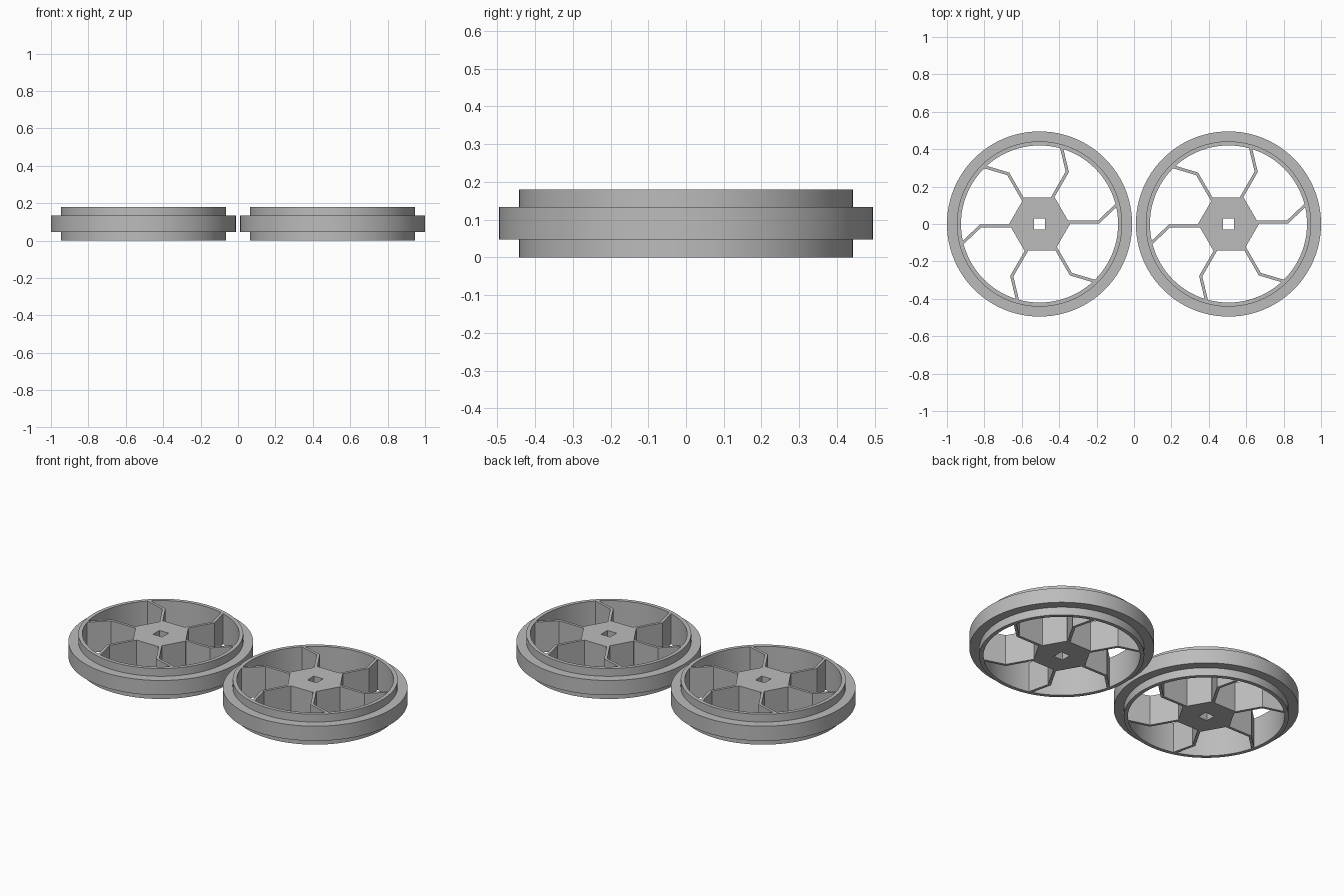
import bpy, bmesh, math
from mathutils import Matrix, Vector

if "Cube" in bpy.data.objects:
    bpy.data.objects.remove(bpy.data.objects["Cube"])

HEIGHT = 0.18
grey = bpy.data.materials.new("plain grey")
grey.diffuse_color = (0.5, 0.5, 0.5, 1)
grey.use_nodes = True
grey.node_tree.nodes["Principled BSDF"].inputs["Base Color"].default_value = grey.diffuse_color


def finish(name, bm, x):
    bmesh.ops.recalc_face_normals(bm, faces=bm.faces)
    mesh = bpy.data.meshes.new(name)
    bm.to_mesh(mesh)
    bm.free()
    mesh.materials.append(grey)
    obj = bpy.data.objects.new(name, mesh)
    obj.location.x = x
    bpy.context.collection.objects.link(obj)
    return obj


def prism(bm, outline):
    """Upright solid of full wheel height over a plan outline."""
    face = bm.faces.new([bm.verts.new((p[0], p[1], 0)) for p in outline])
    ext = bmesh.ops.extrude_face_region(bm, geom=[face], use_keep_orig=True)
    top = [v for v in ext["geom"] if isinstance(v, bmesh.types.BMVert)]
    bmesh.ops.translate(bm, verts=top, vec=(0, 0, HEIGHT))


def make_rim(x):
    # stepped closed profile (radius, z) revolved about the axle
    profile = [(0.42, 0), (0.442, 0), (0.442, 0.047), (0.495, 0.047),
               (0.495, 0.134), (0.442, 0.134), (0.442, HEIGHT), (0.42, HEIGHT)]
    steps = 96
    bm = bmesh.new()
    rings = []
    for i in range(steps):
        a = math.tau * i / steps
        rings.append([bm.verts.new((r * math.cos(a), r * math.sin(a), z)) for r, z in profile])
    n = len(profile)
    for i in range(steps):
        p, q = rings[i], rings[(i + 1) % steps]
        for j in range(n):
            k = (j + 1) % n
            bm.faces.new((p[j], q[j], q[k], p[k]))
    obj = finish("rim", bm, x)
    bpy.ops.object.select_all(action="DESELECT")
    obj.select_set(True)
    bpy.context.view_layer.objects.active = obj
    bpy.ops.object.shade_smooth_by_angle(angle=math.radians(30))


def make_hub(x):
    # hexagonal block with a square axle hole
    bm = bmesh.new()
    hexagon = [(0.163 * math.cos(math.pi * i / 3), 0.163 * math.sin(math.pi * i / 3)) for i in range(6)]
    h = 0.03
    square = [(h, h), (-h, h), (-h, -h), (h, -h)]
    low, high = ([[bm.verts.new((*p, z)) for p in loop] for loop in (hexagon, square)]
                 for z in (0, HEIGHT))
    for o, s in (low, high):
        # two halves joined across the hole's diagonal corners
        bm.faces.new((o[0], o[1], s[0]))
        bm.faces.new((o[1], o[2], s[1], s[0]))
        bm.faces.new((o[2], o[3], s[1]))
        bm.faces.new((o[3], s[2], s[1]))
        bm.faces.new((o[3], o[4], s[2]))
        bm.faces.new((o[4], o[5], s[3], s[2]))
        bm.faces.new((o[5], o[0], s[3]))
        bm.faces.new((o[0], s[0], s[3]))
    for a, b in zip(low, high):
        for i in range(len(a)):
            j = (i + 1) % len(a)
            bm.faces.new((a[i], a[j], b[j], b[i]))
    finish("hub", bm, x)


def make_spokes(x):
    # six thin bent vanes between hub and rim
    path = [Vector(p) for p in ((0.145, 0.011), (0.316, 0.011), (0.414, 0.104))]
    half = 0.008
    d1, d2 = (path[1] - path[0]).normalized(), (path[2] - path[1]).normalized()
    n1, n2 = Vector((-d1.y, d1.x)), Vector((-d2.y, d2.x))
    miter = (n1 + n2).normalized()
    miter /= miter.dot(n1)
    offsets = [n1 * half, miter * half, n2 * half]
    outline = ([p - o for p, o in zip(path, offsets)]
               + [p + o for p, o in zip(path, offsets)][::-1])
    for i in range(6):
        bm = bmesh.new()
        turn = Matrix.Rotation(math.pi * i / 3, 2)
        prism(bm, [turn @ p for p in outline])
        finish("spoke", bm, x)


for centre in (-0.505, 0.505):
    make_rim(centre)
    make_hub(centre)
    make_spokes(centre)
